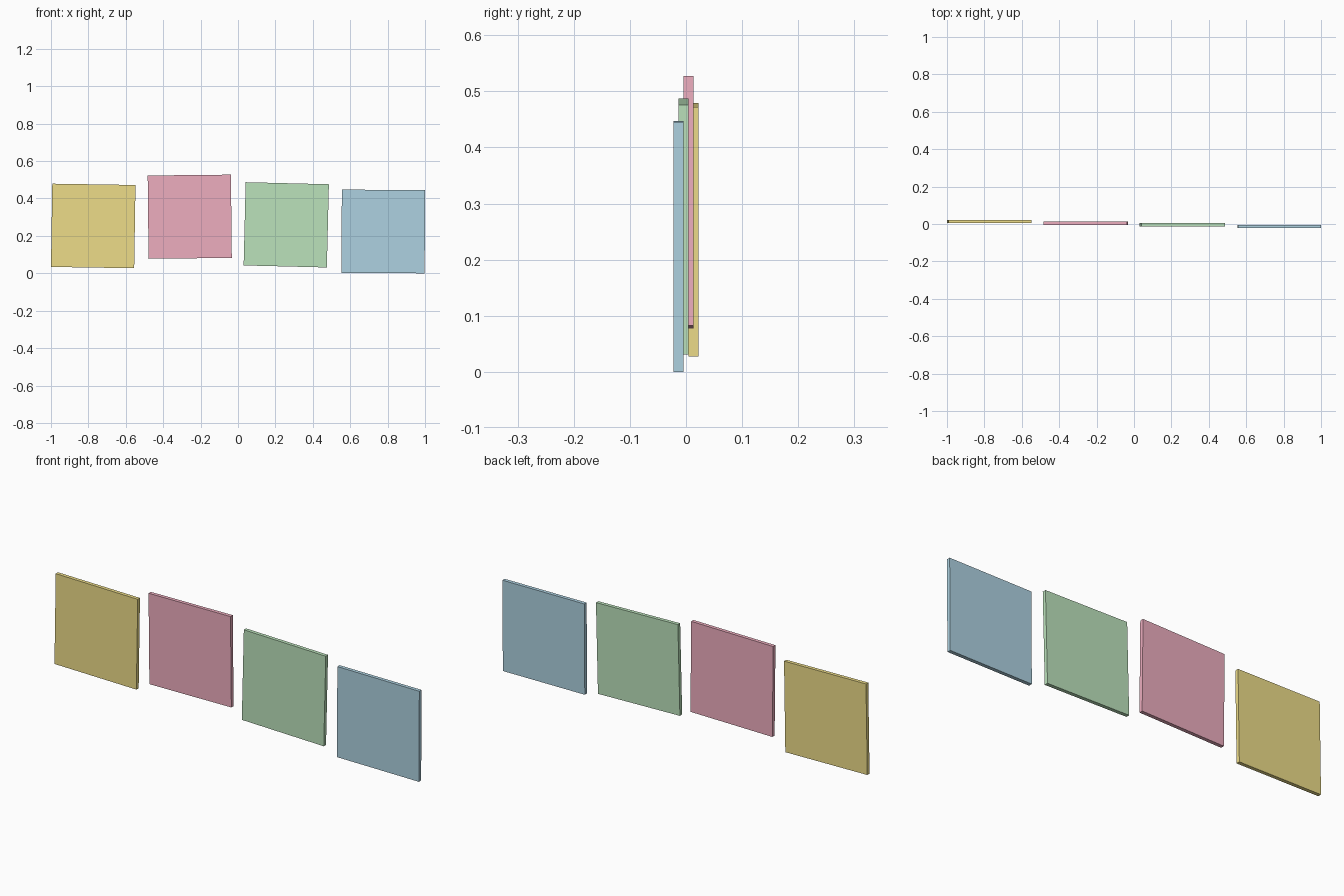
import bpy, math

if "Cube" in bpy.data.objects:
    bpy.data.objects.remove(bpy.data.objects["Cube"])

SIZE, THICK = 0.445, 0.0178

# name, centre x, y, z, tilt in degrees (clockwise from the front), colour
PANELS = [
    ("yellow_panel", -0.774, 0.0134, 0.253, 0.9, (0.85, 0.72, 0.25, 1)),
    ("pink_panel", -0.258, 0.0045, 0.3025, -0.6, (0.85, 0.42, 0.52, 1)),
    ("green_panel", 0.258, -0.0045, 0.259, 1.4, (0.50, 0.76, 0.50, 1)),
    ("blue_panel", 0.7765, -0.0134, 0.2236, 0.3, (0.42, 0.64, 0.75, 1)),
]


def panel(name, x, y, z, tilt, colour):
    bpy.ops.mesh.primitive_cube_add(size=1, location=(x, y, z),
                                    rotation=(0, math.radians(tilt), 0))
    ob = bpy.context.object
    ob.name = name
    ob.scale = (SIZE, THICK, SIZE)
    mat = bpy.data.materials.new(name + "_paint")
    mat.diffuse_color = colour
    mat.use_nodes = True
    mat.node_tree.nodes["Principled BSDF"].inputs["Base Color"].default_value = mat.diffuse_color
    ob.data.materials.append(mat)


# Row of thin square panels, each slightly tilted and stepped in depth
for p in PANELS:
    panel(*p)
